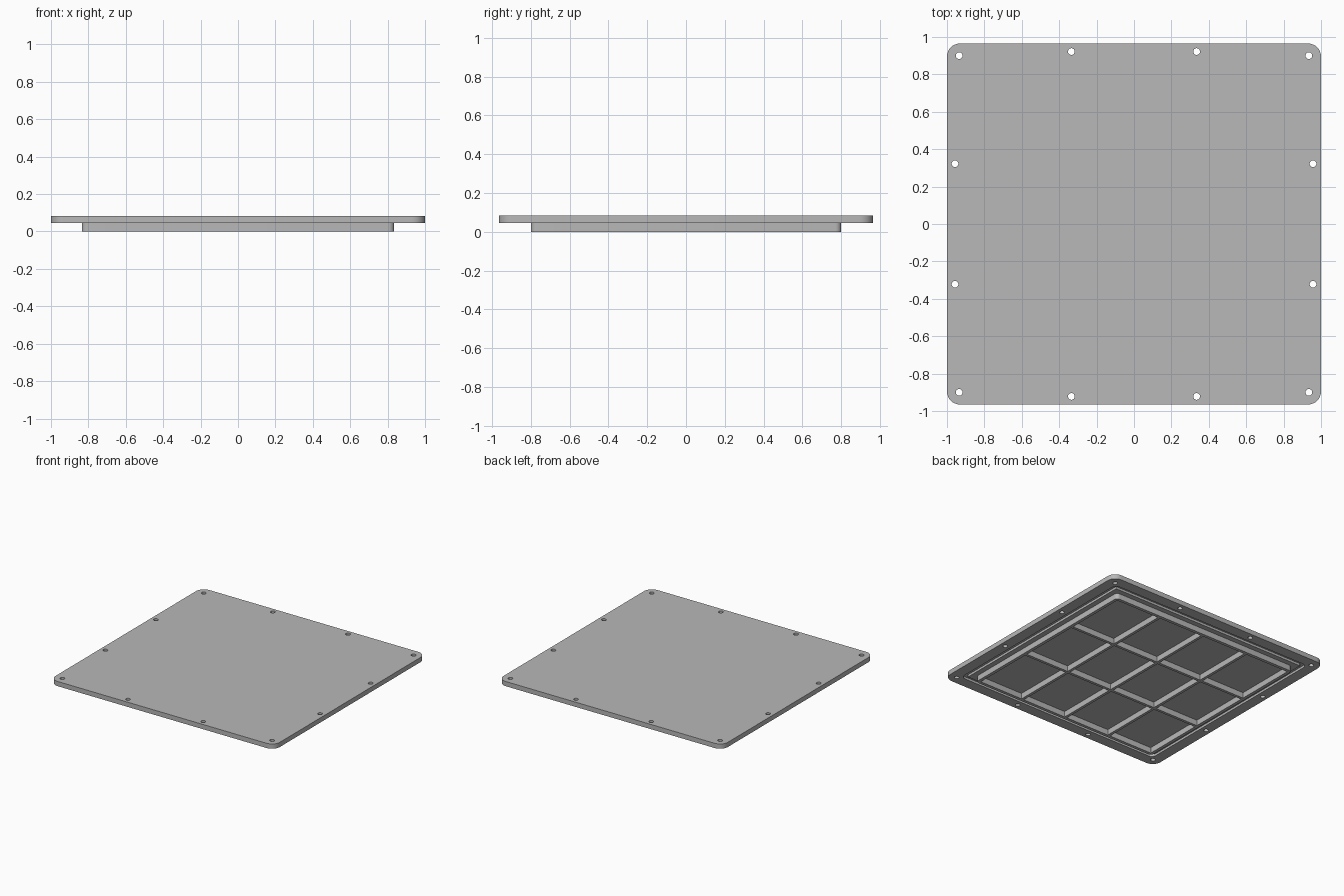
import bpy, bmesh, math

cube = bpy.data.objects.get("Cube")
if cube:
    bpy.data.objects.remove(cube, do_unlink=True)

# Plate, wall and rib sizes
HX, HY = 1.0, 0.965
Z_FLANGE, Z_TOP = 0.045, 0.083
WALL_X, WALL_Y, WALL_T = 0.835, 0.80, 0.025
RIB_T, OVERLAP = 0.022, 0.002

grey = bpy.data.materials.new("plain grey")
grey.use_nodes = True
colour = (0.48, 0.48, 0.48, 1)
grey.diffuse_color = colour
grey.node_tree.nodes["Principled BSDF"].inputs["Base Color"].default_value = colour


def rounded_loop(bm, hx, hy, r, z, steps=8):
    """Vertices of a rounded rectangle, counter-clockwise."""
    loop = []
    for i, (sx, sy) in enumerate([(1, 1), (-1, 1), (-1, -1), (1, -1)]):
        for k in range(steps + 1):
            a = (i + k / steps) * math.pi / 2
            loop.append(bm.verts.new((sx * (hx - r) + r * math.cos(a),
                                      sy * (hy - r) + r * math.sin(a), z)))
    return loop


def skirt(bm, low, high):
    n = len(low)
    for i in range(n):
        j = (i + 1) % n
        bm.faces.new((low[i], low[j], high[j], high[i]))


def finish(name, bm):
    bmesh.ops.recalc_face_normals(bm, faces=bm.faces)
    mesh = bpy.data.meshes.new(name)
    bm.to_mesh(mesh)
    bm.free()
    mesh.materials.append(grey)
    obj = bpy.data.objects.new(name, mesh)
    bpy.context.collection.objects.link(obj)
    return obj


def slab(name, hx, hy, r, z0, z1):
    bm = bmesh.new()
    low, high = (rounded_loop(bm, hx, hy, r, z) for z in (z0, z1))
    skirt(bm, low, high)
    bm.faces.new(low)
    bm.faces.new(high)
    return finish(name, bm)


def ring(name, hx, hy, r, t, z0, z1):
    bm = bmesh.new()
    out0, out1 = (rounded_loop(bm, hx, hy, r, z) for z in (z0, z1))
    in0, in1 = (rounded_loop(bm, hx - t, hy - t, max(r - t, 0.006), z) for z in (z0, z1))
    for a, b in ((out0, out1), (out1, in1), (in1, in0), (in0, out0)):
        skirt(bm, a, b)
    return finish(name, bm)


def box(name, x, y, sx, sy, z0, z1):
    bm = bmesh.new()
    bmesh.ops.create_cube(bm, size=1)
    bmesh.ops.scale(bm, vec=(sx, sy, z1 - z0), verts=bm.verts)
    bmesh.ops.translate(bm, vec=(x, y, (z0 + z1) / 2), verts=bm.verts)
    return finish(name, bm)


def cut(target, cutter):
    mod = target.modifiers.new(cutter.name, "BOOLEAN")
    mod.operation, mod.solver, mod.object = "DIFFERENCE", "EXACT", cutter
    cutter.hide_render = True
    cutter.hide_set(True)


def smooth(obj):
    bpy.ops.object.select_all(action="DESELECT")
    obj.select_set(True)
    bpy.context.view_layer.objects.active = obj
    bpy.ops.object.shade_smooth_by_angle(angle=math.radians(30))


# Cover plate
plate = slab("cover_plate", HX, HY, 0.07, Z_FLANGE, Z_TOP)

# Screw holes around the border
holes = [(sx * x, sy * y) for x, y in ((0.935, 0.90), (0.335, 0.922), (0.957, 0.322))
         for sx in (-1, 1) for sy in (-1, 1)]
bm = bmesh.new()
for x, y in holes:
    made = bmesh.ops.create_cone(bm, cap_ends=True, segments=24, radius1=0.018,
                                 radius2=0.018, depth=0.3)
    bmesh.ops.translate(bm, vec=(x, y, Z_FLANGE), verts=made["verts"])
hole_cutter = finish("screw_hole_cutter", bm)

# Seal groove in the underside of the border
groove_cutter = ring("seal_groove_cutter", 0.912, 0.877, 0.04, 0.035,
                     Z_FLANGE - 0.02, Z_FLANGE + 0.018)

smooth(plate)
cut(plate, hole_cutter)
cut(plate, groove_cutter)

# Rim wall under the plate
wall = ring("rim_wall", WALL_X, WALL_Y, 0.03, WALL_T, 0, Z_FLANGE + OVERLAP)
smooth(wall)

# Stiffening ribs: three across x, two across y
span_x, span_y = WALL_X - WALL_T / 2, WALL_Y - WALL_T / 2
for i in (-1, 0, 1):
    box("lengthwise_rib", i * span_x / 2, 0, RIB_T, 2 * span_y, 0, Z_FLANGE + OVERLAP)
for s in (-1, 1):
    box("crosswise_rib", 0, s * span_y / 3, 2 * span_x, RIB_T, 0, Z_FLANGE + OVERLAP)
